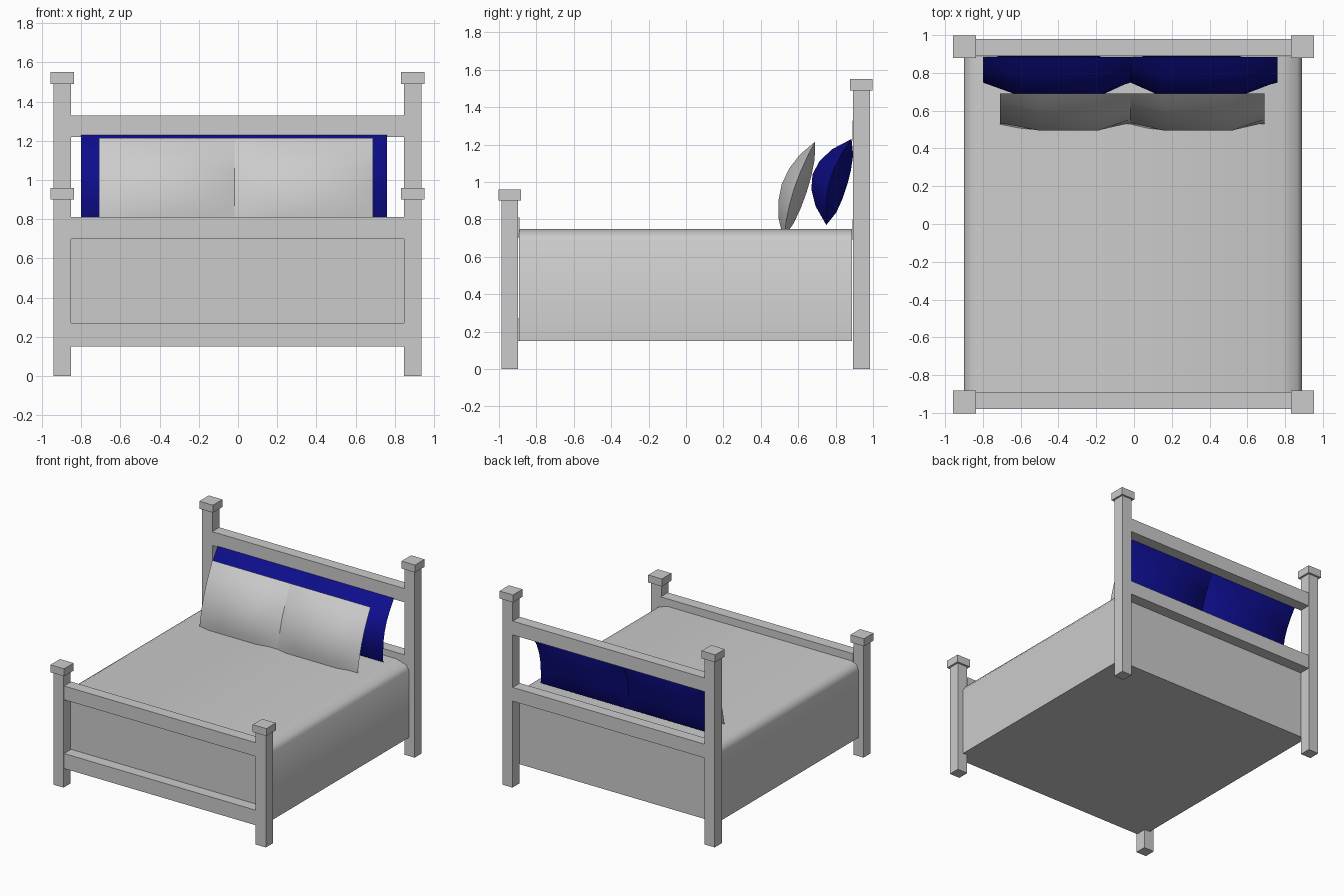
import bpy, bmesh, math
from mathutils import Vector

cube = bpy.data.objects.get("Cube")
if cube:
    bpy.data.objects.remove(cube, do_unlink=True)


def material(name, color):
    m = bpy.data.materials.new(name)
    m.use_nodes = True
    m.diffuse_color = color
    m.node_tree.nodes["Principled BSDF"].inputs["Base Color"].default_value = color
    return m


GREY = material("pale grey", (0.6, 0.6, 0.6, 1))
BLUE = material("navy blue", (0.004, 0.004, 0.26, 1))


def finish(name, bm, mat, smooth=None):
    bmesh.ops.recalc_face_normals(bm, faces=bm.faces)
    mesh = bpy.data.meshes.new(name)
    bm.to_mesh(mesh)
    bm.free()
    mesh.materials.append(mat)
    ob = bpy.data.objects.new(name, mesh)
    bpy.context.collection.objects.link(ob)
    if smooth:
        bpy.ops.object.select_all(action='DESELECT')
        ob.select_set(True)
        bpy.context.view_layer.objects.active = ob
        bpy.ops.object.shade_smooth_by_angle(angle=math.radians(smooth))
    return ob


def box(name, low, high, mat=GREY):
    low, high = Vector(low), Vector(high)
    bm = bmesh.new()
    bmesh.ops.create_cube(bm, size=1)
    for v in bm.verts:
        v.co = (low + high) / 2 + v.co * (high - low)
    return finish(name, bm, mat)


# Posts with square caps at the four corners
for end, y, height in (("foot", -0.942, 0.9), ("head", 0.938, 1.49)):
    for side, x in (("right", -0.897), ("left", 0.892)):
        w, c = 0.045, 0.06
        box(f"{end}_post_{side}", (x - w, y - w, 0), (x + w, y + w, height))
        box(f"{end}_post_cap_{side}", (x - c, y - c, height), (x + c, y + c, height + 0.06))

# Cross rails between the posts
for name, y, z, top in (("foot_lower_rail", -0.98, 0.15, 0.27),
                        ("foot_upper_rail", -0.98, 0.7, 0.81),
                        ("head_lower_rail", 0.89, 0.69, 0.8),
                        ("head_upper_rail", 0.89, 1.22, 1.33)):
    box(name, (-0.853, y, z), (0.848, y + 0.09, top))

# Mattress: a cross-section with rounded shoulders, extruded along the bed
section = [(-0.9, 0.15), (-0.9, 0.69), (-0.885, 0.73), (-0.84, 0.75),
           (0.78, 0.75), (0.865, 0.725), (0.89, 0.69), (0.89, 0.15)]
bm = bmesh.new()
face = bm.faces.new([bm.verts.new((x, -0.892, z)) for x, z in section])
ext = bmesh.ops.extrude_face_region(bm, geom=[face])
bmesh.ops.translate(bm, vec=(0, 1.78, 0),
                    verts=[g for g in ext["geom"] if isinstance(g, bmesh.types.BMVert)])
finish("mattress", bm, GREY, 50)


def pillow(name, stations, bottom, top, bow, half, mat):
    """Leaning cushion: a bowed lens in profile, pinched to a seam at both ends."""
    a, b = Vector(bottom), Vector(top)
    axis = b - a
    normal = Vector((-axis.y, axis.x)).normalized()
    steps = 6
    bm = bmesh.new()
    rings = []
    for i, x in enumerate(stations):
        thick = half if 0 < i < len(stations) - 1 else 0
        ring = []
        for k in range(2 * steps):
            t = k / steps if k <= steps else 2 - k / steps
            sign = 1 if k <= steps else -1
            arch = max(math.sin(math.pi * t), 0)
            p = a + axis * t + normal * (bow * arch + sign * thick * arch ** 0.75)
            ring.append(bm.verts.new((x, p.x, p.y)))
        rings.append(ring)
    for r, s in zip(rings, rings[1:]):
        for k in range(2 * steps):
            n = (k + 1) % (2 * steps)
            bm.faces.new((r[k], r[n], s[n], s[k]))
    bmesh.ops.remove_doubles(bm, verts=bm.verts, dist=0.0005)
    finish(name, bm, mat, 40)


# Two pairs of pillows leaning on the headboard
for side, front_x, back_x in (
        ("right", (-0.71, -0.5, -0.19, -0.018), (-0.8, -0.58, -0.2, -0.018)),
        ("left", (-0.018, 0.16, 0.52, 0.69), (-0.018, 0.16, 0.54, 0.76))):
    pillow(f"front_pillow_{side}", front_x, (0.52, 0.7), (0.69, 1.215), 0.028, 0.07, GREY)
    pillow(f"back_pillow_{side}", back_x, (0.75, 0.77), (0.885, 1.23), 0.05, 0.097, BLUE)
